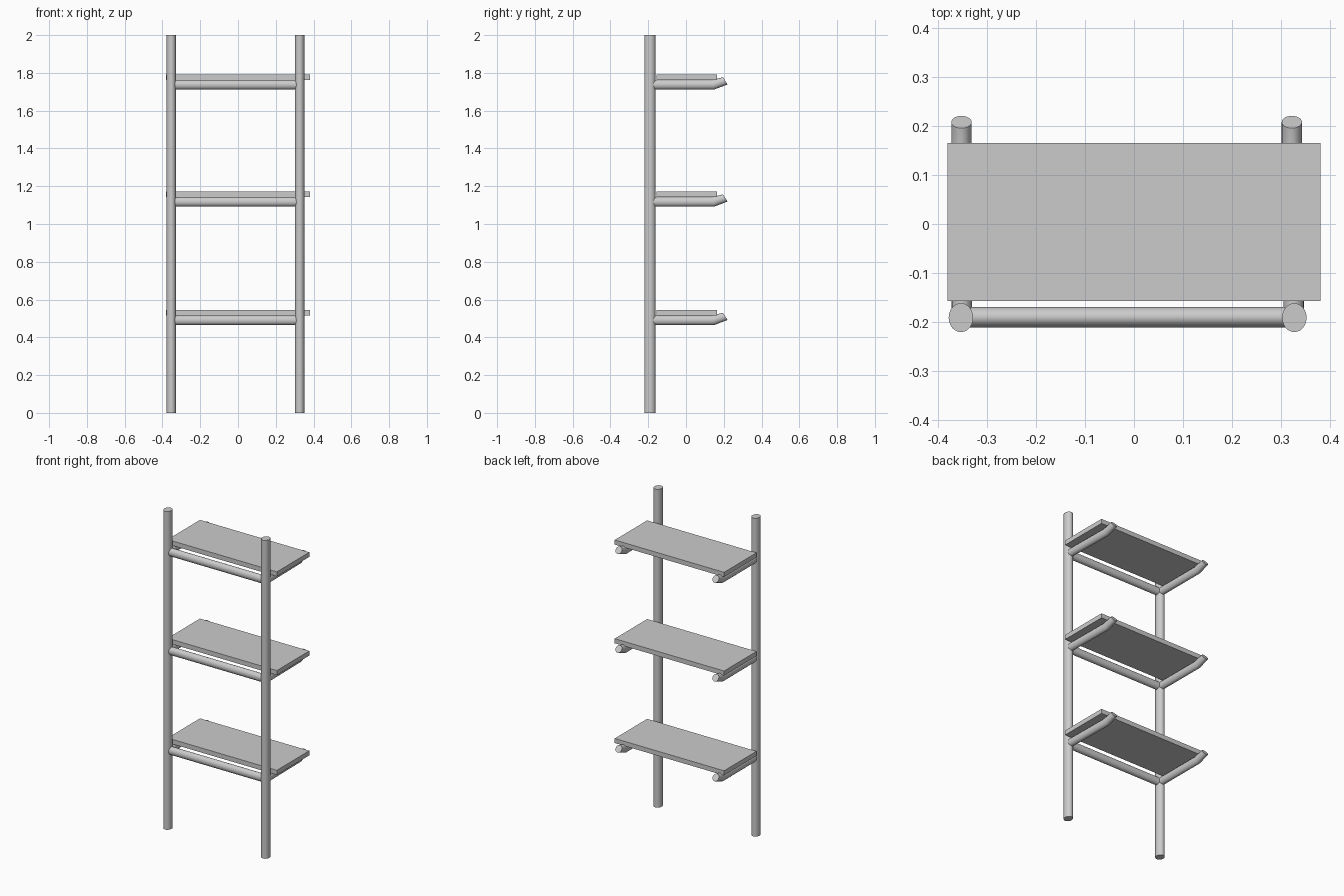
import bpy, bmesh, math
from mathutils import Vector

if "Cube" in bpy.data.objects:
    bpy.data.objects.remove(bpy.data.objects["Cube"])

SIDES = 24


def finish(name, bm, smooth=True):
    bmesh.ops.recalc_face_normals(bm, faces=bm.faces)
    me = bpy.data.meshes.new(name)
    bm.to_mesh(me)
    bm.free()
    ob = bpy.data.objects.new(name, me)
    bpy.context.collection.objects.link(ob)
    if smooth:
        bpy.ops.object.select_all(action='DESELECT')
        ob.select_set(True)
        bpy.context.view_layer.objects.active = ob
        bpy.ops.object.shade_smooth_by_angle(angle=math.radians(25))
    return ob


def tube(name, rings):
    """Capped elliptical tube; each ring is (centre, half-axis u, half-axis v)."""
    bm = bmesh.new()
    loops = []
    for c, u, v in rings:
        c, u, v = Vector(c), Vector(u), Vector(v)
        loops.append([bm.verts.new(c + u * math.cos(a) + v * math.sin(a))
                      for a in (2 * math.pi * i / SIDES for i in range(SIDES))])
    for a, b in zip(loops, loops[1:]):
        for i in range(SIDES):
            j = (i + 1) % SIDES
            bm.faces.new((a[i], a[j], b[j], b[i]))
    bm.faces.new(loops[0])
    bm.faces.new(loops[-1])
    return finish(name, bm)


def box(name, lo, hi):
    bm = bmesh.new()
    bmesh.ops.create_cube(bm, size=1)
    for v in bm.verts:
        v.co = [l + (c + 0.5) * (h - l) for c, l, h in zip(v.co, lo, hi)]
    return finish(name, bm, False)


# upright posts
for side, x in (("left", -0.353), ("right", 0.327)):
    u, v = (0.025, 0, 0), (0, 0.0295, 0)
    tube(side + "_post", [((x, -0.191, 0), u, v), ((x, -0.191, 2), u, v)])

# three levels: cross rung, two upturned brackets, shelf board
for n, z in enumerate((0.49, 1.117, 1.737), 1):
    u, v = (0, 0.021, 0), (0, 0, 0.025)
    tube(f"rung_{n}", [((-0.353, -0.19, z), u, v), ((0.327, -0.19, z), u, v)])

    for side, x0, x1 in (("left", -0.351, -0.352), ("right", 0.326, 0.322)):
        w = (0.0207, 0, 0)
        tube(f"{side}_bracket_{n}", [
            ((x0, -0.19, z), w, (0, 0, 0.025)),
            ((x1, 0.143, z), w, (0, -0.006, 0.025)),
            ((x1, 0.208, z + 0.021), w, (0, -0.0125, 0.019))])

    box(f"shelf_{n}", (-0.38, -0.157, z + 0.025), (0.38, 0.165, z + 0.054))
